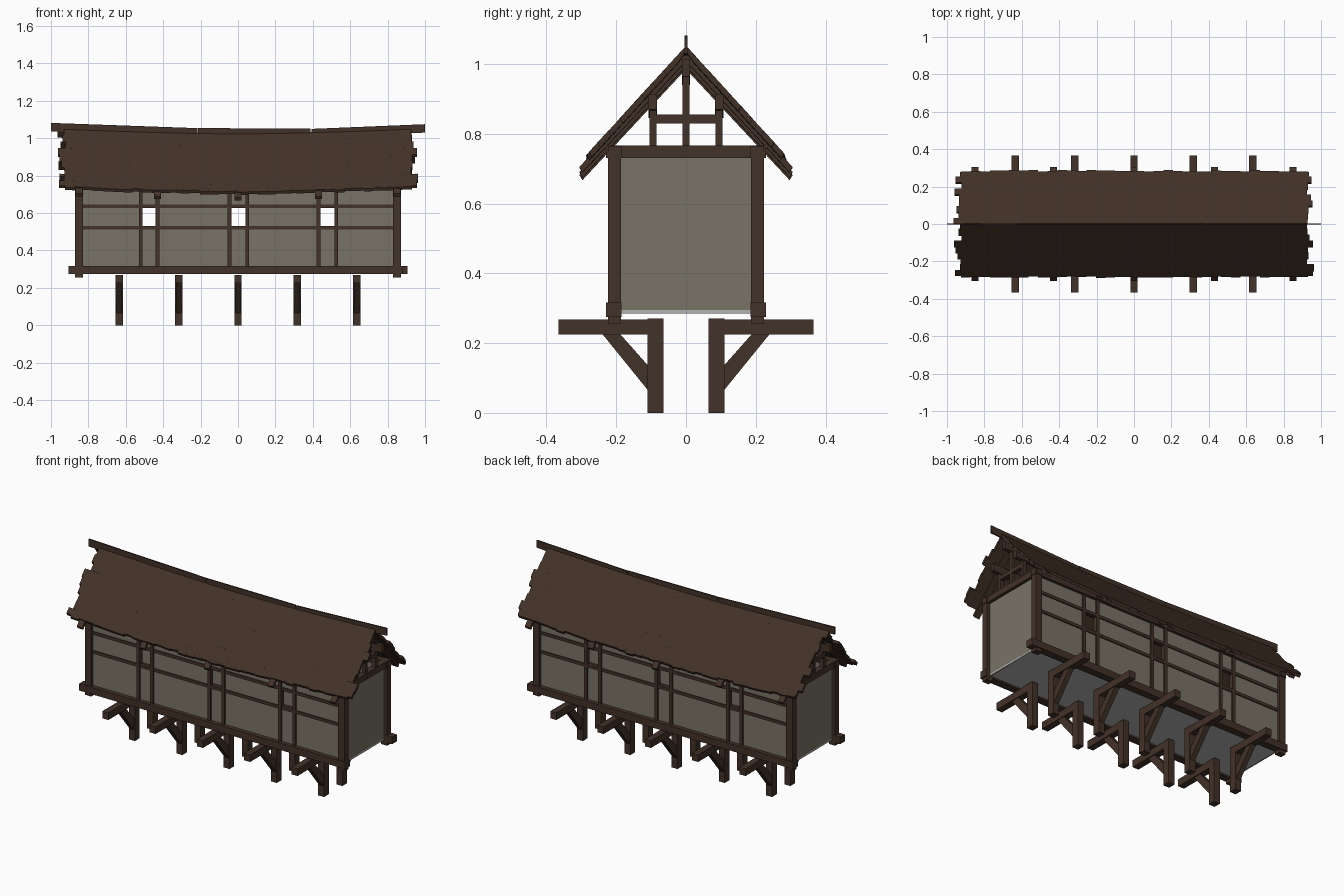
import bpy, bmesh, random

if "Cube" in bpy.data.objects:
    bpy.data.objects.remove(bpy.data.objects["Cube"])

random.seed(4)


def material(name, rgb):
    m = bpy.data.materials.new(name)
    m.diffuse_color = (*rgb, 1)
    m.use_nodes = True
    m.node_tree.nodes["Principled BSDF"].inputs["Base Color"].default_value = m.diffuse_color
    return m


WOOD = material("dark timber", (0.055, 0.032, 0.021))
ROOF = material("roof boards", (0.055, 0.032, 0.021))
WALL = material("plaster", (0.195, 0.172, 0.132))
FLOOR = material("grey floor", (0.45, 0.45, 0.45))


def sag(x):
    """Height of the roof's sway at x: zero in the middle."""
    return 0.026 * min(1, abs(x) / 0.95) ** 1.5


def build(name, parts, mat):
    """Each part is a (y, z) profile swept along a list of x stations, with optional sag."""
    bm = bmesh.new()
    for prof, xs, sagging in parts:
        rings = [[bm.verts.new((x, y, z + (sag(x) if sagging else 0))) for y, z in prof] for x in xs]
        n = len(prof)
        for a, b in zip(rings, rings[1:]):
            for i in range(n):
                bm.faces.new((a[i], a[(i + 1) % n], b[(i + 1) % n], b[i]))
        bm.faces.new(rings[0])
        bm.faces.new(rings[-1][::-1])
    bmesh.ops.recalc_face_normals(bm, faces=bm.faces[:])
    me = bpy.data.meshes.new(name)
    bm.to_mesh(me)
    bm.free()
    me.materials.append(mat)
    ob = bpy.data.objects.new(name, me)
    bpy.context.collection.objects.link(ob)
    return ob


def box(x0, x1, y0, y1, z0, z1):
    return ([(y0, z0), (y1, z0), (y1, z1), (y0, z1)], [x0, x1], False)


def flip(prof, s):
    return [(y * s, z) for y, z in prof]


def stations(x0, x1, n=10):
    return [x0 + (x1 - x0) * i / n for i in range(n + 1)]


SIDES = ((-1, "front"), (1, "back"))
FRAMES = (-0.85, -0.43, 0, 0.43, 0.85)
WINDOWS = ((-0.515, -0.435), (-0.04, 0.045), (0.435, 0.52))

# Support brackets under the building
for i, x in enumerate((-0.635, -0.317, 0, 0.317, 0.635)):
    for s, side in SIDES:
        xs = [x - 0.02, x + 0.02]
        post = [(0.065, 0), (0.11, 0), (0.11, 0.27), (0.065, 0.27)]
        arm = [(0.11, 0.225), (0.365, 0.225), (0.365, 0.268), (0.11, 0.268)]
        brace = [(0.11, 0.066), (0.239, 0.225), (0.188, 0.225), (0.11, 0.137)]
        build(f"{side}_bracket_{i}", [(flip(post, s), xs, False), (flip(arm, s), xs, False),
              (flip(brace, s), [x - 0.015, x + 0.015], False)], WOOD)

# Floor and end walls
build("floor", [box(-0.85, 0.85, -0.2, 0.2, 0.285, 0.295)], FLOOR)
for s, side in ((-1, "left"), (1, "right")):
    a, b = sorted((s * 0.84, s * 0.85))
    build(f"{side}_end_wall", [box(a, b, -0.2, 0.2, 0.285, 0.745)], WALL)

# Long walls, with openings, and their timber frame
for s, side in SIDES:
    def wall(x0, x1, z0, z1, ya, yb):
        y0, y1 = sorted((s * ya, s * yb))
        return box(x0, x1, y0, y1, z0, z1)

    edges = [-0.85] + [e for w in WINDOWS for e in w] + [0.85]
    panels = [wall(-0.85, 0.85, 0.285, 0.525, 0.195, 0.205), wall(-0.85, 0.85, 0.635, 0.745, 0.195, 0.205)]
    panels += [wall(edges[i], edges[i + 1], 0.525, 0.635, 0.195, 0.205) for i in range(0, len(edges), 2)]
    build(f"{side}_wall", panels, WALL)

    # Sill sticks out further at one end of each side
    sill = (-0.905, 0.88) if s < 0 else (-0.88, 0.905)
    build(f"{side}_sill", [wall(*sill, 0.275, 0.317, 0.185, 0.23)], WOOD)
    build(f"{side}_wall_plate", [wall(-0.875, 0.875, 0.73, 0.765, 0.185, 0.222)], WOOD)
    build(f"{side}_corner_posts", [wall(x - 0.021, x + 0.021, 0.256, 0.75, 0.186, 0.223)
          for x in (-0.85, 0.85)], WOOD)
    build(f"{side}_rails", [wall(-0.84, 0.84, z, z + 0.018, 0.19, 0.212) for z in (0.513, 0.628)], WOOD)
    build(f"{side}_studs", [wall(x - 0.01, x + 0.01, 0.31, 0.74, 0.188, 0.214)
          for w in WINDOWS for x in (w[0] - 0.005, w[1] + 0.005)], WOOD)

# Roof trusses
for i, x in enumerate(FRAMES):
    h = sag(x)
    a, b = x - 0.012, x + 0.012
    parts = [box(x - 0.018, x + 0.018, -0.23, 0.23, 0.73, 0.767),
             box(a, b, -0.01, 0.01, 0.76, 0.955 + h),
             box(a, b, -0.09, 0.09, 0.83, 0.855)]
    for s, _ in SIDES:
        y0, y1 = sorted((s * 0.085, s * 0.104))
        parts.append(box(a, b, y0, y1, 0.76, 0.86 + h))
        rafter = [(0, 1.012), (0.306, 0.682), (0.297, 0.667), (0, 0.985)]
        parts.append((flip(rafter, s), [x - 0.018, x + 0.018], True))
    build(f"truss_{i}", parts, WOOD)

# Ridge beam and purlins carrying the roof
for name, y, z0, z1 in (("ridge_beam", 0, 0.94, 0.99), ("front_purlin", -0.095, 0.845, 0.888),
                        ("back_purlin", 0.095, 0.845, 0.888)):
    build(name, [([(y - 0.012, z0), (y + 0.012, z0), (y + 0.012, z1), (y - 0.012, z1)],
                  stations(-0.91, 0.91), True)], WOOD)

# Roof slopes: flush board rows with uneven ends and a ragged eave
ROWS, T = 9, 0.015
for s, side in SIDES:
    def row(t0, t1, w0=0.0):
        y0, y1 = 0.285 * t0, 0.285 * t1
        top0, top1 = 1.027 - 0.312 * t0, 1.027 - 0.312 * t1
        return flip([(y0, top0), (y1, top1), (y1 - 0.5 * T, top1 - T),
                     (max(0, y0 - 0.5 * T), top0 - T)], s)

    parts = []
    for r in range(ROWS):
        left, right = (0.92 + 0.045 * random.random() for _ in range(2))
        last = 0.975 if r == ROWS - 1 else (r + 1) / ROWS
        parts.append((row(r / ROWS, last), stations(-left, right, 16), True))
    # Ragged lowest edge
    xs = stations(-0.925, 0.93, 36)
    for x0, x1 in zip(xs, xs[1:]):
        parts.append((row(0.975, 0.985 + 0.025 * random.random()), [x0, x1], True))
    build(f"{side}_roof_slope", parts, ROOF)

# Thin ridge boards in three lengths
for i, (x0, x1, za, zb) in enumerate(((-1, -0.217, 1.082, 1.054), (-0.213, 0.388, 1.054, 1.052),
                                      (0.392, 1, 1.05, 1.075))):
    ob = build(f"ridge_board_{i}", [box(x0, x1, -0.004, 0.004, -0.045, 0)], WOOD)
    for v in ob.data.vertices:
        v.co.z += za if v.co.x < (x0 + x1) / 2 else zb
